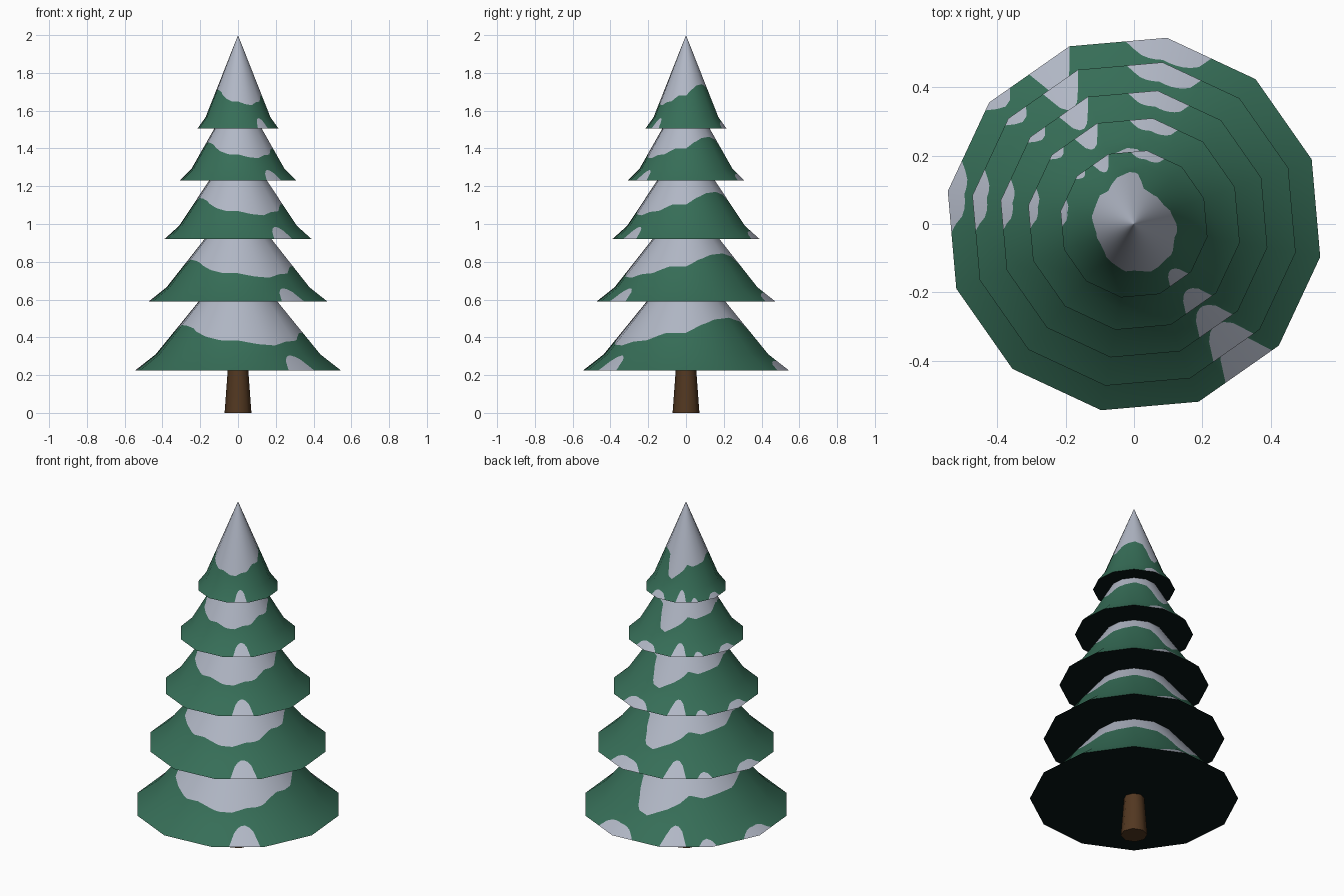
import bpy, bmesh, math
from mathutils import Vector

if "Cube" in bpy.data.objects:
    bpy.data.objects.remove(bpy.data.objects["Cube"])


def material(name, rgb):
    m = bpy.data.materials.new(name)
    m.diffuse_color = (*rgb, 1)
    m.use_nodes = True
    m.node_tree.nodes["Principled BSDF"].inputs["Base Color"].default_value = m.diffuse_color
    return m


GREEN = material("needle green", (0.037, 0.155, 0.096))
SNOW = material("snow grey", (0.44, 0.475, 0.56))
DARK = material("underside dark green", (0.0024, 0.008, 0.008))
BROWN = material("trunk brown", (0.085, 0.039, 0.015))

SIDES, SUB, OFFSET = 12, 12, -10
COLS = SIDES * SUB

# lower edge of the snow cap: angle in degrees, fraction of the tier radius
CAP = [(0, .63), (14, .57), (32, .525), (55, .51), (75, .54), (82, .65), (86, .75),
       (95, .775), (105, .73), (120, .67), (128, .62), (141, .64), (156, .63),
       (175, .61), (195, .565), (210, .575), (223, .595), (241, .66), (256, .69),
       (270, .69), (286, .72), (300, .73), (312, .70), (326, .69), (333, .66),
       (342, .63), (360, .63)]
# snow spots on the rim: centre angle, half width, depth
SPOTS = [(78, 13, .12), (118, 6.5, .185), (137.5, 4, .07), (171, 9.5, .09), (309, 8.5, .185)]
# tiers: rim z, rim radius, bend z, apex z, cap scale
TIERS = [(.225, .553, .31, .846, 1.0), (.59, .48, .665, 1.145, .98),
         (.92, .396, .99, 1.46, .965), (1.23, .314, 1.29, 1.727, .95),
         (1.505, .218, 1.565, 2.0, .935)]
BEND = 0.8


def cap_edge(a):
    for (a0, f0), (a1, f1) in zip(CAP, CAP[1:]):
        if a0 <= a <= a1:
            return f0 + (f1 - f0) * (a - a0) / (a1 - a0)


def spot_edge(a):
    f = 1.0
    for c, w, d in SPOTS:
        t = (a - c) / w
        if abs(t) < 1:
            f = min(f, 1 - d * math.sqrt(1 - t * t))
    return f


def add_object(name, mesh, mats):
    for m in mats:
        mesh.materials.append(m)
    ob = bpy.data.objects.new(name, mesh)
    bpy.context.collection.objects.link(ob)
    return ob


def tier(n, z0, R, zb, za, scale):
    def height(f):
        if f <= BEND:
            return za + (zb - za) * f / BEND
        return zb + (z0 - zb) * (f - BEND) / (1 - BEND)

    bm = bmesh.new()
    normals, columns = [], []
    upper = BEND * R / (za - zb)
    lower = (1 - BEND) * R / (zb - z0)
    for i in range(COLS):
        ang = OFFSET + 360 * i / COLS
        a = math.radians(ang)
        # flat sides between the corners
        local = math.radians((i % SUB) * 360 / COLS - 180 / SIDES)
        flat = math.cos(math.pi / SIDES) / math.cos(local)
        snow = min(cap_edge(ang % 360) * scale, 0.785)
        spot = min(spot_edge(ang % 360), 0.998)
        col = []
        for f, s in ((0.01, upper), (snow, upper), (BEND, (upper + lower) / 2),
                     (spot, lower), (1, lower)):
            r = f * R * flat
            col.append(bm.verts.new((r * math.cos(a), r * math.sin(a), height(f))))
            normals.append(Vector((math.cos(a), math.sin(a), s)).normalized())
        columns.append((col, spot))
    for i in range(COLS):
        (c0, s0), (c1, s1) = columns[i], columns[(i + 1) % COLS]
        for k in range(4):
            face = bm.faces.new((c0[k], c0[k + 1], c1[k + 1], c1[k]))
            face.smooth = True
            white = k == 0 or (k == 3 and (s0 + s1) / 2 < 0.985)
            face.material_index = 1 if white else 0
    tip = bm.faces.new([c[0][0] for c in columns])
    tip.material_index = 1
    me = bpy.data.meshes.new(f"tier_{n}")
    bm.to_mesh(me)
    bm.free()
    me.normals_split_custom_set_from_vertices(normals)
    add_object(f"tier_{n}", me, (GREEN, SNOW))

    # flat dark underside
    bm = bmesh.new()
    ring = [bm.verts.new((R * math.cos(t), R * math.sin(t), z0))
            for t in (math.radians(OFFSET - 360 * j / SIDES) for j in range(SIDES))]
    bm.faces.new(ring)
    me = bpy.data.meshes.new(f"tier_{n}_underside")
    bm.to_mesh(me)
    bm.free()
    add_object(f"tier_{n}_underside", me, (DARK,))


for n, t in enumerate(TIERS, 1):
    tier(n, *t)

# tapered trunk
bpy.ops.mesh.primitive_cone_add(vertices=8, radius1=0.071, radius2=0.052, depth=0.26,
                                location=(0, 0, 0.13))
trunk = bpy.context.object
trunk.name = "trunk"
trunk.data.materials.append(BROWN)
bpy.ops.object.shade_smooth_by_angle(angle=math.radians(50))
